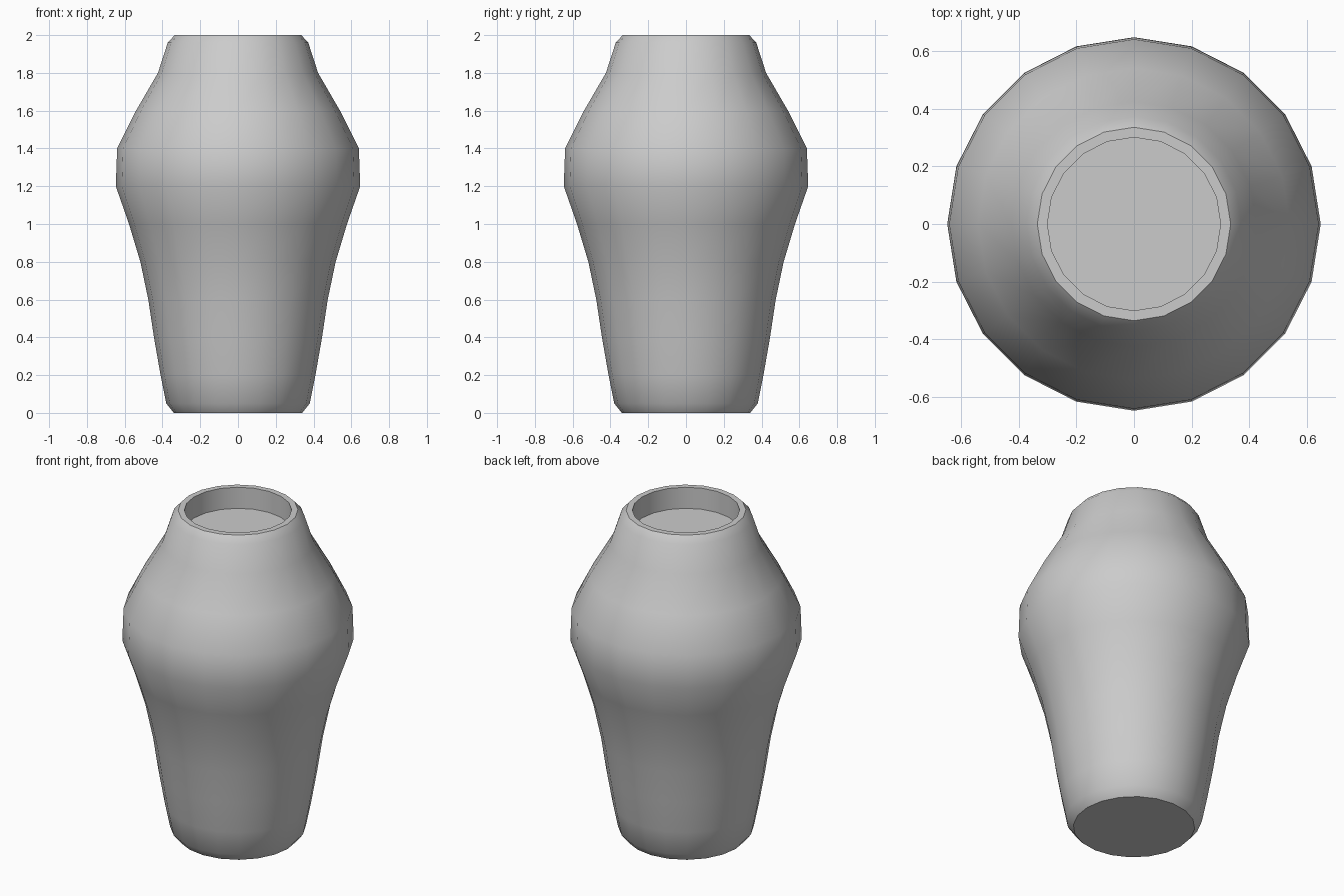
import bpy, bmesh
from math import cos, sin, pi, radians

if "Cube" in bpy.data.objects:
    bpy.data.objects.remove(bpy.data.objects["Cube"])

SIDES = 20

# Outer wall from foot to lip, then down inside the mouth: (radius, height)
PROFILE = [
    (0.34, 0.0), (0.38, 0.05), (0.41, 0.2), (0.445, 0.4), (0.475, 0.6),
    (0.517, 0.8), (0.577, 1.0), (0.647, 1.2), (0.64, 1.4), (0.54, 1.6),
    (0.424, 1.8), (0.372, 1.96), (0.335, 2.0),
    (0.30, 2.0), (0.30, 1.87),
]


def lathe(name, profile, sides):
    bm = bmesh.new()
    rings = [[bm.verts.new((r * cos(2 * pi * i / sides), r * sin(2 * pi * i / sides), z))
              for i in range(sides)] for r, z in profile]
    for low, high in zip(rings, rings[1:]):
        for i in range(sides):
            j = (i + 1) % sides
            bm.faces.new((low[i], low[j], high[j], high[i]))
    # Base and recessed mouth floor
    bm.faces.new(rings[0][::-1])
    bm.faces.new(rings[-1])
    bmesh.ops.recalc_face_normals(bm, faces=bm.faces)
    mesh = bpy.data.meshes.new(name)
    bm.to_mesh(mesh)
    bm.free()
    obj = bpy.data.objects.new(name, mesh)
    bpy.context.collection.objects.link(obj)
    return obj


# Vase body, smooth with crisp lip and foot
vase = lathe("vase", PROFILE, SIDES)
bpy.context.view_layer.objects.active = vase
vase.select_set(True)
bpy.ops.object.shade_smooth_by_angle(angle=radians(32))
